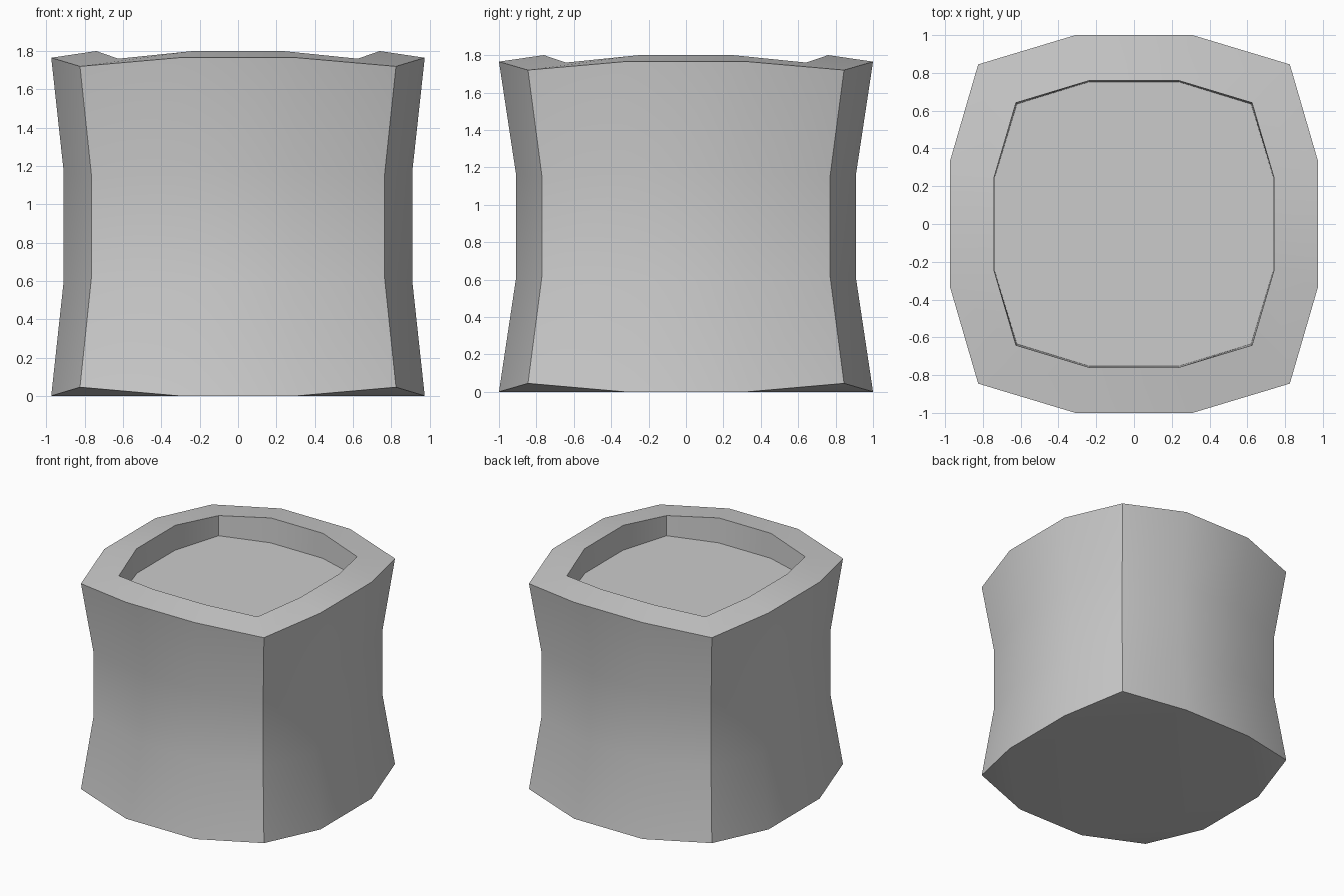
import bpy, bmesh
from math import radians

if "Cube" in bpy.data.objects:
    bpy.data.objects.remove(bpy.data.objects["Cube"])


def ring(bm, ex, ey, px, py, cx, cy, z_edge, z_corner):
    """12-point bulged square: edge points (ex, -py), (px, -ey) and corners (cx, -cy)."""
    pts = [(ex, -py, z_edge), (cx, -cy, z_corner), (px, -ey, z_edge)]
    loop = []
    for sx, sy, rev in ((1, 1, False), (1, -1, True), (-1, -1, False), (-1, 1, True)):
        for x, y, z in (reversed(pts) if rev else pts):
            loop.append(bm.verts.new((sx * x, sy * y, z)))
    return loop


bm = bmesh.new()

# Outer wall (pinched at mid height), rim, then recess
rings = [
    ring(bm, 0.31, 0.33, 0.975, 1.00, 0.825, 0.845, 0.00, 0.045),
    ring(bm, 0.29, 0.31, 0.91, 0.91, 0.765, 0.77, 0.60, 0.62),
    ring(bm, 0.29, 0.31, 0.91, 0.91, 0.765, 0.77, 1.17, 1.15),
    ring(bm, 0.31, 0.33, 0.975, 1.00, 0.825, 0.845, 1.765, 1.72),
    ring(bm, 0.235, 0.25, 0.74, 0.76, 0.625, 0.642, 1.80, 1.76),
    ring(bm, 0.235, 0.245, 0.738, 0.753, 0.62, 0.635, 1.60, 1.60),
]
for a, b in zip(rings, rings[1:]):
    for i in range(12):
        j = (i + 1) % 12
        bm.faces.new((a[i], a[j], b[j], b[i]))

# Recess floor
bm.faces.new(rings[-1])

# Underside: flat middle with four lifted corners
base = rings[0]
bm.faces.new([v for i, v in enumerate(base) if i % 3 != 1])
for i in range(0, 12, 3):
    bm.faces.new(base[i:i + 3])

bmesh.ops.recalc_face_normals(bm, faces=bm.faces)
mesh = bpy.data.meshes.new("pot_body")
bm.to_mesh(mesh)
bm.free()
pot = bpy.data.objects.new("pot_body", mesh)
bpy.context.collection.objects.link(pot)

bpy.context.view_layer.objects.active = pot
pot.select_set(True)
bpy.ops.object.shade_smooth_by_angle(angle=radians(30))
